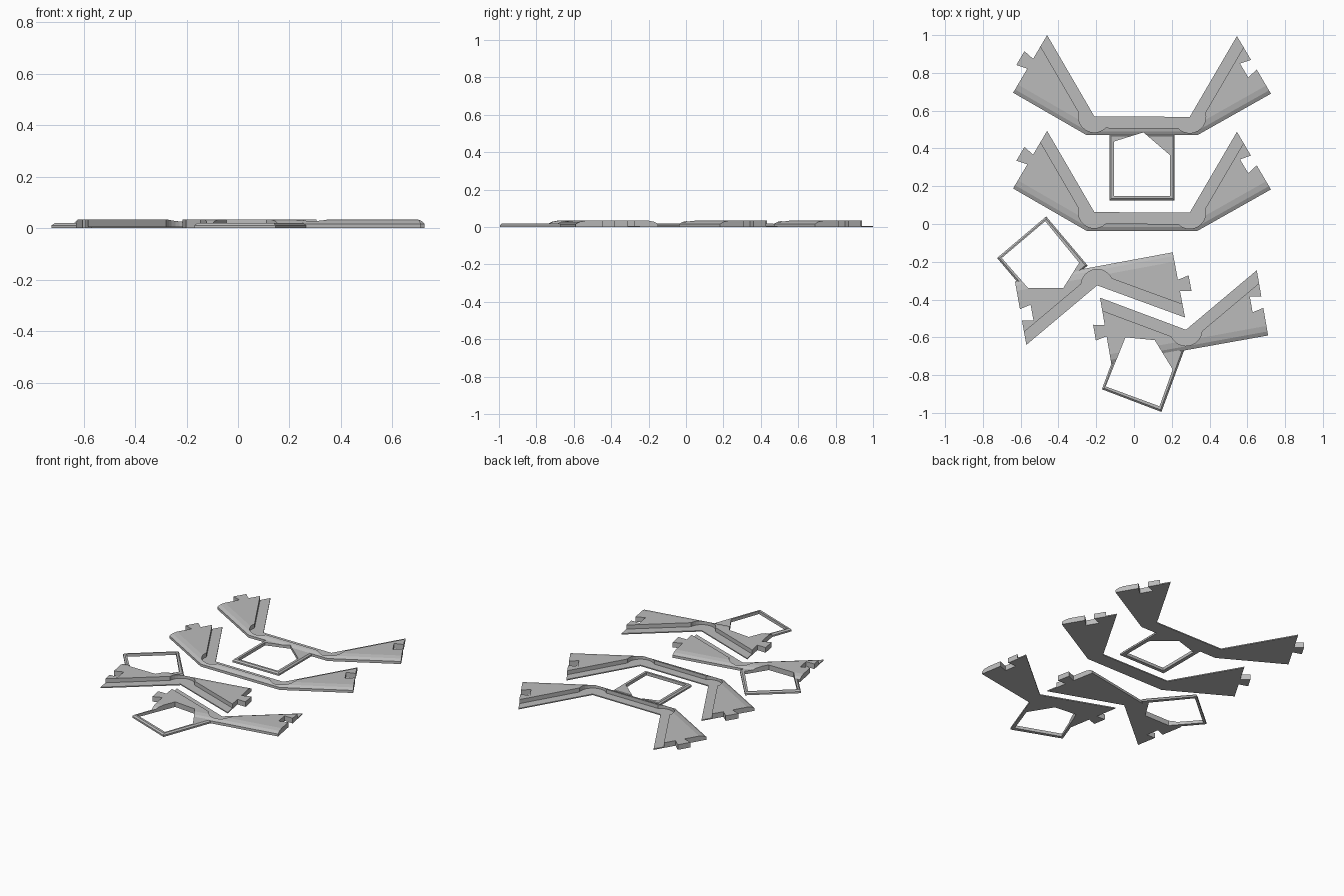
import bpy, bmesh, math
from mathutils import Vector

old = bpy.data.objects.get("Cube")
if old:
    bpy.data.objects.remove(old)

TOP, LIP, FRAME = 0.034, 0.007, 0.02      # heights of body, ledge and frame
OFFSET, RADIUS = 0.06, 0.085              # ledge width and hinge relief radius

grey = bpy.data.materials.new("light_grey")
grey.use_nodes = True
grey.diffuse_color = (0.5, 0.5, 0.5, 1)
grey.node_tree.nodes["Principled BSDF"].inputs["Base Color"].default_value = (0.5, 0.5, 0.5, 1)


def prism(points, z0, z1):
    bm = bmesh.new()
    face = bm.faces.new([bm.verts.new((p[0], p[1], z0)) for p in points])
    up = bmesh.ops.extrude_face_region(bm, geom=[face])["geom"]
    bmesh.ops.translate(bm, vec=(0, 0, z1 - z0),
                        verts=[g for g in up if isinstance(g, bmesh.types.BMVert)])
    bmesh.ops.recalc_face_normals(bm, faces=bm.faces)
    return bm


def finish(bm, name):
    bmesh.ops.recalc_face_normals(bm, faces=bm.faces)
    mesh = bpy.data.meshes.new(name)
    bm.to_mesh(mesh)
    bm.free()
    mesh.materials.append(grey)
    obj = bpy.data.objects.new(name, mesh)
    bpy.context.collection.objects.link(obj)
    return obj


def cut_opening(obj, opening):
    cutter = finish(prism(opening, -0.1, 0.1), "opening_cutter")
    cutter.hide_render = True
    mod = obj.modifiers.new("opening", "BOOLEAN")
    mod.operation, mod.solver, mod.object = "DIFFERENCE", "EXACT", cutter
    bpy.context.view_layer.update()
    deps = bpy.context.evaluated_depsgraph_get()
    mesh = bpy.data.meshes.new_from_object(obj.evaluated_get(deps))
    obj.modifiers.clear()
    obj.data = mesh
    bpy.data.objects.remove(cutter)


def joint(outer, ledge, sign):
    """Dovetail points from outer to ledge end; sign 1 is a tab, -1 a notch."""
    d = (ledge - outer).normalized()
    n = Vector((d.y, -d.x))
    if sign > 0:
        n = -n
    else:
        n = -n * -1 * -1
    return [outer + d * t + n * depth
            for t, depth in ((0.148, 0), (0.135, 0.06), (0.22, 0.06), (0.208, 0))]


def hinge_line(ledge, start_end, stop_end):
    """Offset ledge line, with a round relief at each bend, right to left."""
    path = ledge[::-1]
    left = lambda v: Vector((-v.y, v.x))
    line = []
    # meet the slanted end edges at both extremes
    for tip, end, near in ((path[0], start_end, path[1]), (path[-1], stop_end, path[-2])):
        e, w = (end - tip).normalized(), (near - tip).normalized()
        line.append(tip + e * (OFFSET / abs(e.cross(w))))
    first, last = line
    line = [first]
    along = math.sqrt(RADIUS ** 2 - OFFSET ** 2)
    for a, p, b in zip(path, path[1:], path[2:]):
        u, v = (p - a).normalized(), (b - p).normalized()
        s, f = left(u) * OFFSET - u * along, left(v) * OFFSET + v * along
        a0, a1 = math.atan2(s.y, s.x), math.atan2(f.y, f.x)
        sweep = -((a0 - a1) % math.tau)
        for i in range(13):
            t = a0 + sweep * i / 12
            line.append(p + Vector((math.cos(t), math.sin(t))) * RADIUS)
    return line + [last]


def slope(bm, a, b, d0, z0, d1, z1):
    """Plane off the top along outer edge a-b."""
    along = (b - a).normalized()
    inward = Vector((-along.y, along.x))
    co = a + inward * d0
    no = Vector((inward.x * (z0 - z1), inward.y * (z0 - z1), d1 - d0)).normalized()
    bmesh.ops.bisect_plane(bm, geom=bm.verts[:] + bm.edges[:] + bm.faces[:], dist=1e-6,
                           plane_co=(co.x, co.y, z0), plane_no=no, clear_outer=True)
    bmesh.ops.holes_fill(bm, edges=[e for e in bm.edges if e.is_boundary], sides=0)


def wing_plate(name, outer, ledge, frame=None, opening=None):
    outer, ledge = [Vector(p) for p in outer], [Vector(p) for p in ledge]
    line = hinge_line(ledge, outer[-1], outer[0])
    # the notch runs outer to ledge, the tab is walked back from ledge to outer
    notch = joint(outer[-1], ledge[-1], -1)
    tab = joint(outer[0], ledge[0], 1)[::-1]
    bm = prism(outer + notch + line + tab, 0, TOP)
    for a, b in zip(outer, outer[1:]):
        slope(bm, a, b, 0, 0.017, 0.02, 0.028)
        slope(bm, a, b, 0.02, 0.028, 0.05, TOP)
    body = finish(bm, name + "_body")
    finish(prism(line[::-1] + ledge[::-1], 0, LIP), name + "_ledge")
    if frame:
        bm = prism(frame, 0, FRAME)
        rim = [e for e in bm.edges if all(v.co.z > FRAME / 2 for v in e.verts)]
        bmesh.ops.bevel(bm, geom=rim, offset=0.009, segments=1, affect="EDGES")
        ring = finish(bm, name + "_frame")
        cut_opening(ring, opening)
        cut_opening(body, opening)


# Long plates: one with a square frame, one plain
long_outer = [(-0.64, 0.695), (-0.25, 0.47), (0.335, 0.47), (0.725, 0.69)]
long_ledge = [(-0.46, 1.0), (-0.21, 0.57), (0.295, 0.567), (0.545, 0.995)]
wing_plate("back_plate", long_outer, long_ledge,
           [(-0.13, 0.125), (0.215, 0.125), (0.215, 0.475), (-0.13, 0.475)],
           [(-0.105, 0.148), (0.19, 0.148), (0.19, 0.365), (0.05, 0.485), (-0.105, 0.437)])
lower = lambda pts: [(x, y - 0.507) for x, y in pts]
wing_plate("middle_plate", lower(long_outer), lower(long_ledge))

# Short plates, facing opposite ways
wing_plate("right_short_plate",
           [(0.205, -0.15), (-0.21, -0.227), (-0.63, -0.305)],
           [(0.27, -0.495), (-0.195, -0.325), (-0.57, -0.64)],
           [(-0.465, 0.04), (-0.725, -0.18), (-0.505, -0.44), (-0.245, -0.22)],
           [(-0.47, 0.015), (-0.7, -0.18), (-0.56, -0.34), (-0.375, -0.34), (-0.29, -0.205)])
wing_plate("front_short_plate",
           [(-0.12, -0.74), (0.28, -0.667), (0.71, -0.59)],
           [(-0.18, -0.39), (0.275, -0.56), (0.65, -0.245)],
           [(-0.17, -0.875), (0.145, -0.995), (0.265, -0.67), (-0.05, -0.55)],
           [(-0.15, -0.86), (0.135, -0.965), (0.205, -0.77), (0.11, -0.615), (-0.045, -0.6)])
